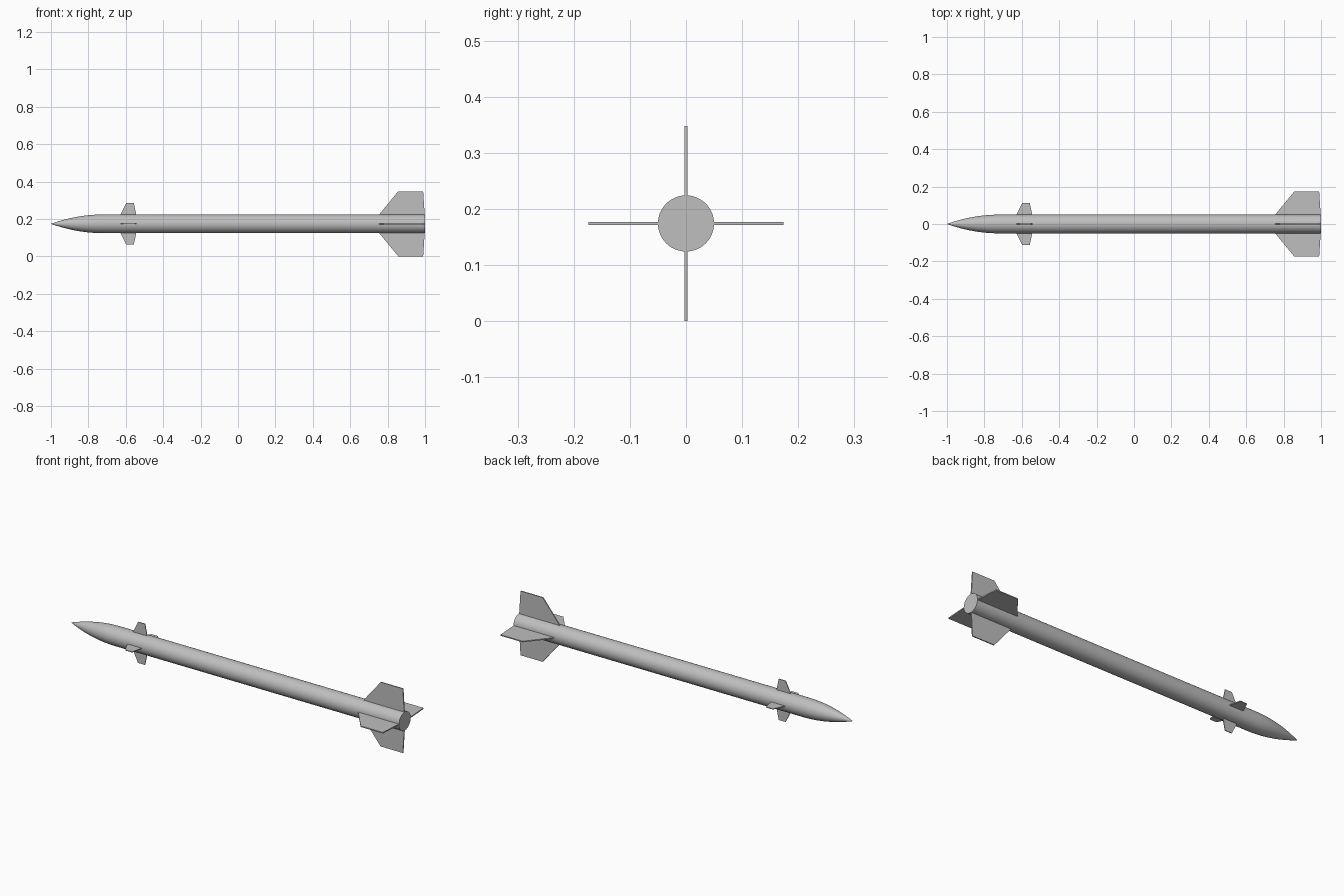
import bpy, bmesh, math
from mathutils import Matrix, Vector

if "Cube" in bpy.data.objects:
    bpy.data.objects.remove(bpy.data.objects["Cube"])

AXIS_Z = 0.174
RADIUS = 0.05
NOSE = 0.28
SIDES = 48

grey = bpy.data.materials.new("light_grey")
grey.use_nodes = True
colour = (0.52, 0.52, 0.52, 1)
grey.diffuse_color = colour
grey.node_tree.nodes["Principled BSDF"].inputs["Base Color"].default_value = colour


def finish(bm, name):
    bmesh.ops.recalc_face_normals(bm, faces=bm.faces[:])
    mesh = bpy.data.meshes.new(name)
    bm.to_mesh(mesh)
    bm.free()
    mesh.materials.append(grey)
    obj = bpy.data.objects.new(name, mesh)
    obj.location.z = AXIS_Z
    bpy.context.collection.objects.link(obj)
    return obj


# Body with ogive nose and flat tail, spun around the long axis
def build_body():
    steps = 14
    profile = [(-1 + NOSE * i / steps, RADIUS * (1 - (1 - i / steps) ** 2))
               for i in range(steps + 1)]
    profile += [(1, RADIUS), (1, 0)]
    bm = bmesh.new()
    verts = [bm.verts.new((x, 0, r)) for x, r in profile]
    edges = [bm.edges.new(pair) for pair in zip(verts, verts[1:])]
    bmesh.ops.spin(bm, geom=verts + edges, cent=(0, 0, 0), axis=(1, 0, 0),
                   angle=math.tau, steps=SIDES)
    bmesh.ops.remove_doubles(bm, verts=bm.verts[:], dist=0.0001)
    body = finish(bm, "body")
    bpy.ops.object.select_all(action='DESELECT')
    body.select_set(True)
    bpy.context.view_layer.objects.active = body
    bpy.ops.object.shade_smooth_by_angle(angle=math.radians(30))


# Thin flat fin, outlined as (position along body, distance from axis)
def build_fin(name, outline, thickness, turn):
    bm = bmesh.new()
    face = bm.faces.new([bm.verts.new((x, -thickness / 2, r)) for x, r in outline])
    extruded = bmesh.ops.extrude_face_region(bm, geom=[face])["geom"]
    moved = [v for v in extruded if isinstance(v, bmesh.types.BMVert)]
    bmesh.ops.translate(bm, verts=moved, vec=Vector((0, thickness, 0)))
    bmesh.ops.rotate(bm, verts=bm.verts[:], cent=(0, 0, 0),
                     matrix=Matrix.Rotation(turn, 3, 'X'))
    finish(bm, name)


build_body()
ROOT = RADIUS * 0.9
canard = [(-0.63, ROOT), (-0.628, RADIUS), (-0.598, 0.111), (-0.557, 0.111),
          (-0.544, RADIUS), (-0.543, ROOT)]
tail = [(0.75, ROOT), (0.755, RADIUS), (0.857, 0.174), (0.99, 0.174),
        (0.998, RADIUS), (0.998, ROOT)]
for i, side in enumerate(("top", "front", "bottom", "back")):
    build_fin("canard_" + side, canard, 0.004, i * math.pi / 2)
    build_fin("tail_fin_" + side, tail, 0.006, i * math.pi / 2)
